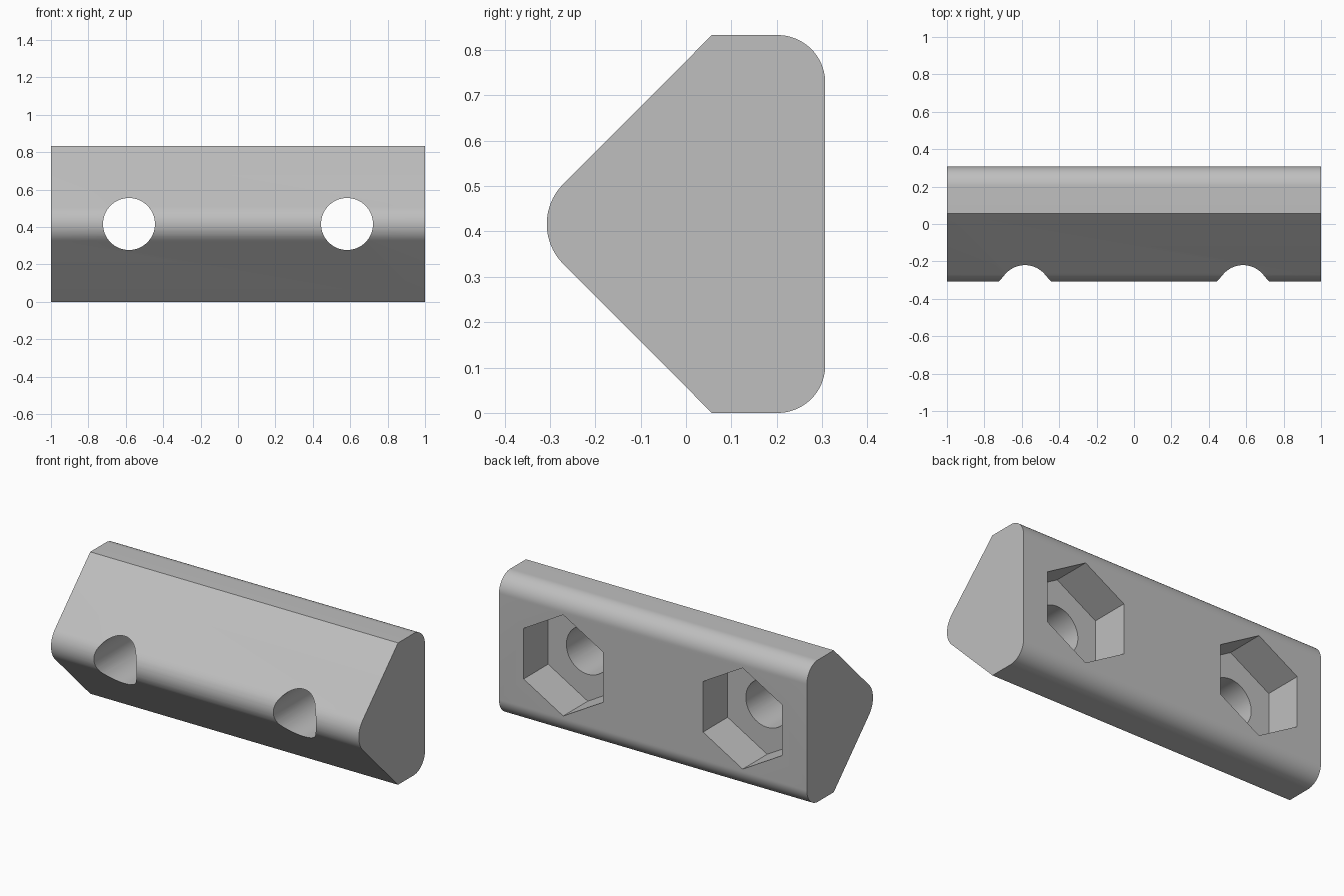
import bpy, bmesh, math
from mathutils import Matrix

cube = bpy.data.objects.get("Cube")
if cube:
    bpy.data.objects.remove(cube, do_unlink=True)

HEIGHT, HALF_DEPTH = 0.833, 0.307
MID = HEIGHT / 2
NOSE_R, CORNER_R = 0.125, 0.105
HOLE_X, HOLE_R = 0.583, 0.139
HEX_R, HEX_DEPTH = 0.297, 0.228

grey = bpy.data.materials.new("light grey")
grey.use_nodes = True
colour = (0.52, 0.52, 0.52, 1)
grey.diffuse_color = colour
grey.node_tree.nodes["Principled BSDF"].inputs["Base Color"].default_value = colour


def make_object(name, bm):
    mesh = bpy.data.meshes.new(name)
    bmesh.ops.recalc_face_normals(bm, faces=bm.faces)
    bm.to_mesh(mesh)
    bm.free()
    mesh.materials.append(grey)
    obj = bpy.data.objects.new(name, mesh)
    bpy.context.collection.objects.link(obj)
    return obj


def arc(cy, cz, r, start, end, steps=20):
    angles = [math.radians(start + (end - start) * i / steps) for i in range(steps + 1)]
    return [(cy + r * math.cos(a), cz + r * math.sin(a)) for a in angles]


def prism_y(name, x, radius, sides, y0, y1):
    """Prism along y, with a corner pointing up."""
    bm = bmesh.new()
    bmesh.ops.create_cone(bm, cap_ends=True, segments=sides, radius1=radius,
                          radius2=radius, depth=y1 - y0)
    place = Matrix.Translation((x, (y0 + y1) / 2, MID)) @ Matrix.Rotation(math.pi / 2, 4, "X")
    bm.transform(place)
    obj = make_object(name, bm)
    obj.hide_render = True
    return obj


# Body: wedge profile with rounded nose and back corners, extruded along x
back = HALF_DEPTH - CORNER_R
profile = [(0.057, 0)]
profile += arc(back, CORNER_R, CORNER_R, -90, 0)
profile += arc(back, HEIGHT - CORNER_R, CORNER_R, 0, 90)
profile += [(0.057, HEIGHT)]
profile += arc(NOSE_R - HALF_DEPTH, MID, NOSE_R, 135, 225)

bm = bmesh.new()
end = bm.faces.new([bm.verts.new((-1, y, z)) for y, z in profile])
sweep = bmesh.ops.extrude_face_region(bm, geom=[end])
bmesh.ops.translate(bm, vec=(2, 0, 0),
                    verts=[v for v in sweep["geom"] if isinstance(v, bmesh.types.BMVert)])
body = make_object("mounting_block", bm)

# Bolt holes and hexagonal nut pockets, cut on both sides
cutters = []
for side, sign in (("left", 1), ("right", -1)):
    x = sign * HOLE_X
    cutters.append(prism_y(side + "_bolt_hole_cutter", x, HOLE_R, 64, -0.5, 0.2))
    cutters.append(prism_y(side + "_nut_pocket_cutter", x, HEX_R, 6,
                           HALF_DEPTH - HEX_DEPTH, 0.5))

bpy.context.view_layer.objects.active = body
body.select_set(True)
for cutter in cutters:
    cut = body.modifiers.new(cutter.name, "BOOLEAN")
    cut.operation = "DIFFERENCE"
    cut.solver = "EXACT"
    cut.object = cutter
    bpy.ops.object.modifier_apply(modifier=cut.name)
for cutter in cutters:
    bpy.data.objects.remove(cutter, do_unlink=True)

bpy.ops.object.shade_smooth_by_angle(angle=math.radians(30))
